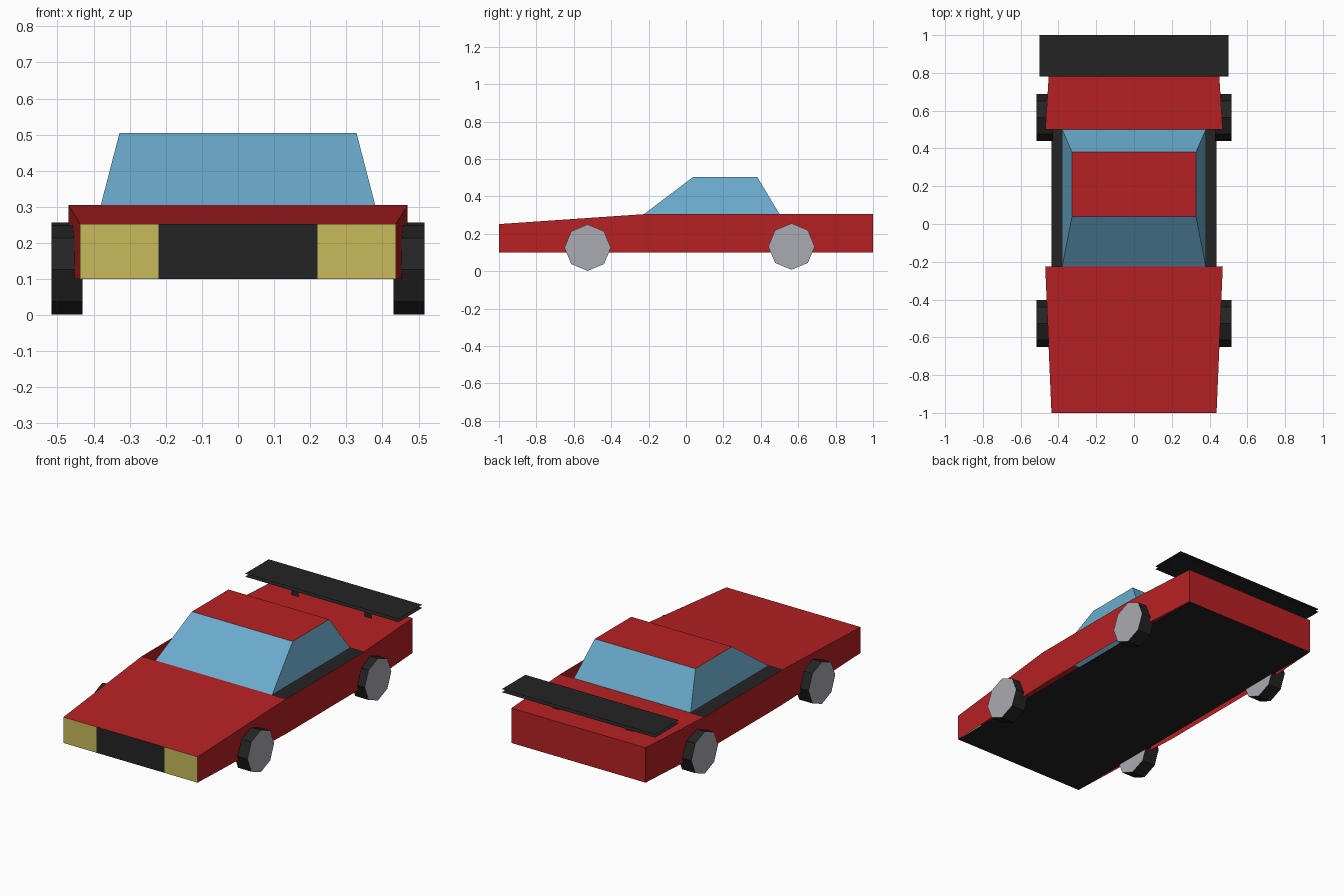
import bpy, math
from mathutils import Vector, Matrix
import bmesh

cube = bpy.data.objects.get("Cube")
if cube:
    bpy.data.objects.remove(cube, do_unlink=True)


def material(name, rgb):
    m = bpy.data.materials.new(name)
    m.use_nodes = True
    m.diffuse_color = (*rgb, 1)
    m.node_tree.nodes["Principled BSDF"].inputs["Base Color"].default_value = (*rgb, 1)
    return m


RED = material("red paint", (0.47, 0.015, 0.017))
BLACK = material("black", (0.017, 0.017, 0.017))
GLASS = material("blue glass", (0.145, 0.41, 0.61))
YELLOW = material("headlight yellow", (0.58, 0.50, 0.10))
GREY = material("hub grey", (0.40, 0.40, 0.45))


def finish(name, bm, *mats):
    mesh = bpy.data.meshes.new(name)
    bm.to_mesh(mesh)
    bm.free()
    for m in mats:
        mesh.materials.append(m)
    obj = bpy.data.objects.new(name, mesh)
    bpy.context.collection.objects.link(obj)
    return obj


def panel(name, mat, points, outward):
    """One flat sheet whose normal follows the outward direction."""
    bm = bmesh.new()
    face = bm.faces.new([bm.verts.new(p) for p in points])
    face.normal_update()
    if face.normal.dot(Vector(outward)) < 0:
        face.normal_flip()
    return finish(name, bm, mat)


def level(name, mat, half_width, y0, y1, z, up=1):
    w = half_width
    return panel(name, mat, [(-w, y0, z), (w, y0, z), (w, y1, z), (-w, y1, z)], (0, 0, up))


def across(name, mat, x0, x1, y, z0, z1, facing):
    return panel(name, mat, [(x0, y, z0), (x1, y, z0), (x1, y, z1), (x0, y, z1)], (0, facing, 0))


# Main dimensions
FLOOR, NOSE, BELT, ROOF = 0.10, 0.252, 0.305, 0.505
END, WAIST = 0.437, 0.47
COWL, DECK = -0.225, 0.50
SIDES = (("left", 1), ("right", -1))

# Open body shell: floor, hood, rear deck and tail
level("floor", BLACK, END, -1, 1, FLOOR, -1)
panel("hood", RED, [(-END, -1, NOSE), (END, -1, NOSE), (WAIST, COWL, BELT), (-WAIST, COWL, BELT)], (0, 0, 1))
panel("rear_deck", RED, [(-WAIST, DECK, BELT), (WAIST, DECK, BELT), (END, 1, BELT), (-END, 1, BELT)], (0, 0, 1))
across("tail_panel", RED, -END, END, 1, FLOOR, BELT, 1)

# Body sides, bulging outward at the waist
plan = [(END, -1, NOSE), (WAIST, COWL, BELT), (WAIST, DECK, BELT), (END, 1, BELT)]
for side, s in SIDES:
    for part, (x0, y0, z0), (x1, y1, z1) in zip(("front_fender", "door", "rear_fender"), plan, plan[1:]):
        panel(f"{side}_{part}", RED,
              [(s * x0, y0, FLOOR), (s * x1, y1, FLOOR), (s * x1, y1, z1), (s * x0, y0, z0)], (s, 0, 0))

# Nose: grille between two headlights
LAMP = 0.22
across("grille", BLACK, -LAMP, LAMP, -1, FLOOR, NOSE, -1)
for side, s in SIDES:
    across(f"{side}_headlight", YELLOW, s * LAMP, s * END, -1, FLOOR, NOSE, -1)

# Cabin: glass all round with a painted roof
base_w, roof_w, roof_y0, roof_y1 = 0.38, 0.328, 0.04, 0.38
level("roof", RED, roof_w, roof_y0, roof_y1, ROOF)
for name, low, high, out in (("windshield", COWL, roof_y0, -1), ("rear_window", DECK, roof_y1, 1)):
    panel(name, GLASS, [(-base_w, low, BELT), (base_w, low, BELT), (roof_w, high, ROOF), (-roof_w, high, ROOF)],
          (0, out, 0))
for side, s in SIDES:
    panel(f"{side}_window", GLASS,
          [(s * base_w, COWL, BELT), (s * base_w, DECK, BELT),
           (s * roof_w, roof_y1, ROOF), (s * roof_w, roof_y0, ROOF)], (s, 0, 0))

# Spoiler: two thin sheets on two flat struts
level("spoiler_top", BLACK, 0.5, 0.78, 1, 0.40)
level("spoiler_underside", BLACK, 0.5, 0.78, 1, 0.382, -1)
for side, s in SIDES:
    across(f"{side}_spoiler_strut", BLACK, s * 0.215, s * 0.26, 0.87, BELT, 0.382, -1)

# Eight-sided wheels: black tread, grey end caps
for side, s in SIDES:
    for axle, y, z in (("front", -0.526, 0.126), ("rear", 0.564, 0.132)):
        bm = bmesh.new()
        bmesh.ops.create_cone(bm, cap_ends=True, segments=8, radius1=0.124, radius2=0.124, depth=0.087,
                              matrix=Matrix.Translation((s * 0.4735, y, z)) @ Matrix.Rotation(math.pi / 2, 4, "Y"))
        for f in bm.faces:
            f.material_index = int(abs(f.normal.x) > 0.5)
        finish(f"{side}_{axle}_wheel", bm, BLACK, GREY)
